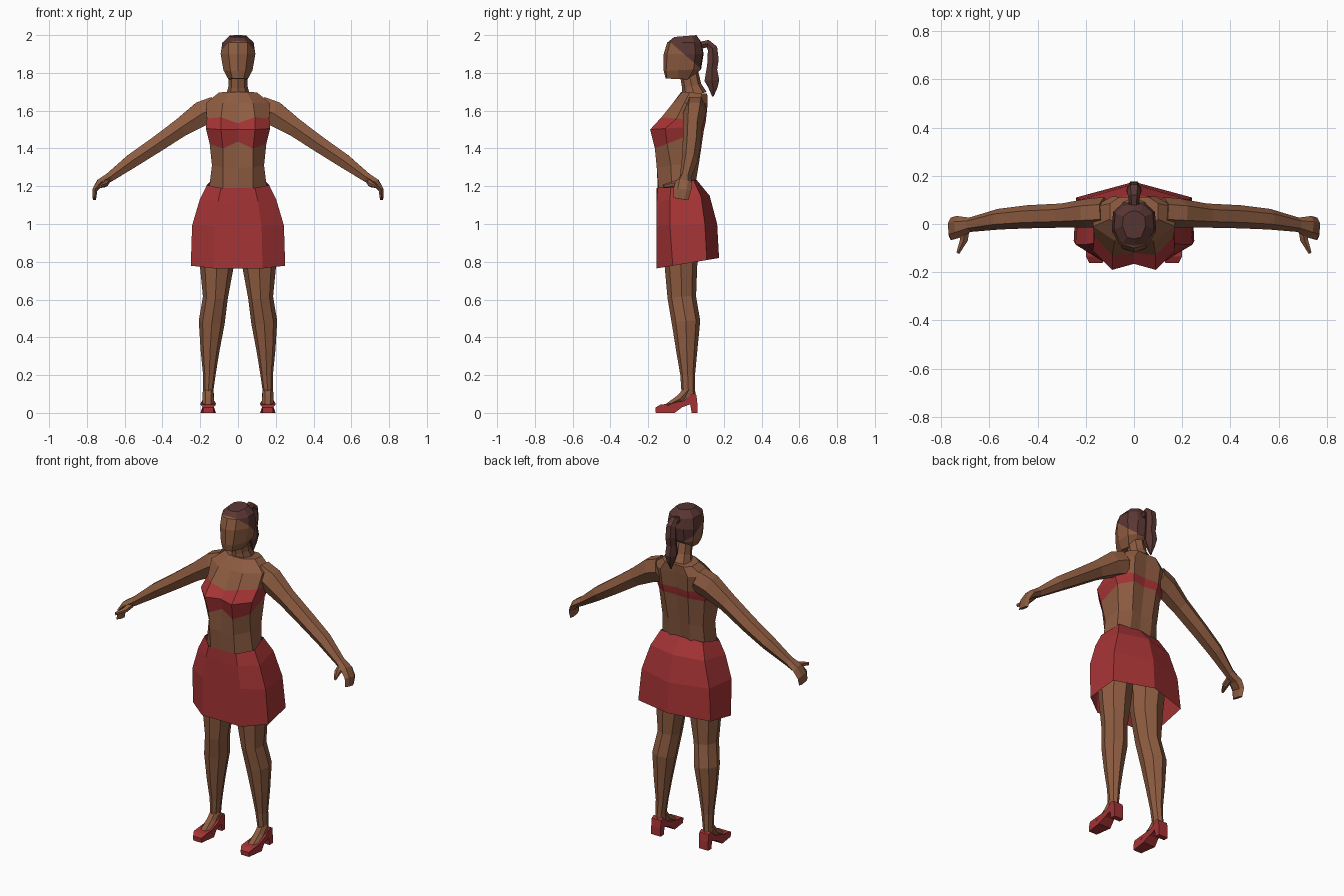
import bpy, bmesh, math
from mathutils import Vector


def material(name, rgb):
    m = bpy.data.materials.new(name)
    m.diffuse_color = (*rgb, 1)
    return m


SKIN = material("brown skin", (0.27, 0.107, 0.053))
RED = material("red cloth", (0.38, 0.034, 0.036))
HAIR = material("dark brown hair", (0.102, 0.038, 0.033))


def finish(bm, name, mats, mirror=False):
    bmesh.ops.recalc_face_normals(bm, faces=bm.faces)
    me = bpy.data.meshes.new(name)
    bm.to_mesh(me)
    bm.free()
    for m in mats:
        me.materials.append(m)
    ob = bpy.data.objects.new(name, me)
    bpy.context.collection.objects.link(ob)
    if mirror:
        ob.modifiers.new("Mirror", 'MIRROR').use_mirror_merge = False
    return ob


def skin_rings(rings, caps=True, bands=()):
    """Join rings of points with quads; bands listed get material 1."""
    bm = bmesh.new()
    vs = [[bm.verts.new(p) for p in r] for r in rings]
    n = len(vs[0])
    for k in range(len(vs) - 1):
        for i in range(n):
            j = (i + 1) % n
            f = bm.faces.new((vs[k][i], vs[k][j], vs[k + 1][j], vs[k + 1][i]))
            f.material_index = int(k in bands)
    if caps:
        bm.faces.new(vs[0])
        bm.faces.new(vs[-1])
    return bm


def half_ring(zf, zb, pts, dip=0):
    """Symmetric ring from half outline; height goes from zf (front) to zb (back)."""
    y0, y1 = min(p[1] for p in pts), max(p[1] for p in pts)
    h = [(x, y, zf + (zb - zf) * (y - y0) / (y1 - y0)) for x, y in pts]
    h[0] = (h[0][0], h[0][1], h[0][2] + dip)
    return h + [(-x, y, z) for x, y, z in reversed(h[1:-1])]


def tube(path, side, n=6):
    """Rings across a path of (x, y, z, half depth, half width along side)."""
    c = [Vector(p[:3]) for p in path]
    out = []
    for i, p in enumerate(path):
        t = (c[min(i + 1, len(c) - 1)] - c[max(i - 1, 0)]).normalized()
        u = Vector(side)
        u = (u - t * u.dot(t)).normalized()
        v = t.cross(u)
        out.append([c[i] + u * p[4] * math.cos(2 * math.pi * k / n)
                    + v * p[3] * 1.08 * math.sin(2 * math.pi * k / n) for k in range(n)])
    return out


# Torso with bandeau top
torso = [
    half_ring(1.16, 1.20, [(0, -.148), (.08, -.143), (.155, -.075), (.14, .02), (.07, .048), (0, .045)]),
    half_ring(1.30, 1.33, [(0, -.155), (.08, -.155), (.138, -.08), (.135, .03), (.07, .07), (0, .06)]),
    half_ring(1.40, 1.50, [(0, -.15), (.08, -.165), (.15, -.10), (.15, .04), (.08, .095), (0, .085)], .03),
    half_ring(1.50, 1.52, [(0, -.165), (.09, -.19), (.17, -.11), (.165, .04), (.085, .10), (0, .09)]),
    half_ring(1.565, 1.545, [(0, -.12), (.09, -.13), (.165, -.05), (.165, .05), (.085, .105), (0, .095)], -.03),
    half_ring(1.64, 1.64, [(0, -.07), (.08, -.07), (.17, -.01), (.17, .07), (.09, .115), (0, .105)]),
    half_ring(1.70, 1.69, [(0, -.025), (.045, -.02), (.10, .02), (.10, .085), (.06, .112), (0, .11)]),
]
finish(skin_rings(torso, bands=(2, 3)), "torso_and_bandeau", [SKIN, RED])

# Neck
finish(skin_rings(tube([(0, .045, 1.68, .062, .065), (0, .03, 1.73, .048, .05),
                        (0, .01, 1.83, .045, .048)], (1, 0, 0), 8)), "neck", [SKIN])

# Skirt, open at the hem
skirt = [
    half_ring(1.19, 1.235, [(0, -.155), (.09, -.15), (.165, -.08), (.14, .04), (0, .055)]),
    half_ring(1.12, 1.15, [(0, -.155), (.105, -.155), (.203, -.085), (.18, .08), (0, .125)]),
    half_ring(.99, 1.0, [(0, -.155), (.125, -.155), (.243, -.085), (.225, .10), (0, .165)]),
    half_ring(.765, .82, [(0, -.155), (.13, -.155), (.25, -.07), (.24, .11), (0, .175)]),
]
finish(skin_rings(skirt, caps=False), "skirt", [RED])

# Head, cut along the hairline
head = [
    half_ring(1.77, 1.765, [(0, -.108), (.03, -.102), (.052, -.04), (.045, .01), (.02, .022), (0, .025)]),
    half_ring(1.81, 1.82, [(0, -.118), (.04, -.105), (.077, -.04), (.075, .04), (.04, .075), (0, .08)]),
    half_ring(1.90, 1.90, [(0, -.118), (.05, -.10), (.092, -.03), (.087, .05), (.045, .088), (0, .093)]),
    half_ring(1.96, 1.96, [(0, -.10), (.05, -.085), (.083, -.02), (.078, .045), (.04, .078), (0, .083)]),
    half_ring(1.99, 2.0, [(0, -.062), (.03, -.055), (.048, -.01), (.045, .03), (.02, .05), (0, .055)]),
]
bm = skin_rings(head)
point, normal = Vector((0, -.085, 1.965)), Vector((0, .87, 1)).normalized()
bmesh.ops.bisect_plane(bm, geom=bm.verts[:] + bm.edges[:] + bm.faces[:],
                       plane_co=point, plane_no=normal)
for f in bm.faces:
    f.material_index = int((f.calc_center_median() - point).dot(normal) > 0)
finish(bm, "head_and_hair", [SKIN, HAIR])

# Ponytail
tail = [(0, .075, 1.945, .02, .02), (0, .115, 1.955, .022, .024), (0, .14, 1.93, .028, .03),
        (0, .144, 1.87, .031, .032), (0, .137, 1.82, .03, .03), (0, .137, 1.76, .042, .032),
        (0, .143, 1.72, .025, .02), (0, .142, 1.675, .004, .004)]
finish(skin_rings(tube(tail, (1, 0, 0))), "ponytail", [HAIR])

# Arms with hands
arm = [(.12, .05, 1.61, .07, .062), (.19, .045, 1.585, .07, .06), (.30, .035, 1.512, .052, .05),
       (.44, .03, 1.415, .045, .048), (.56, .02, 1.335, .04, .043), (.68, -.003, 1.247, .026, .03),
       (.73, -.012, 1.218, .022, .046), (.758, -.02, 1.18, .014, .047), (.76, -.028, 1.132, .009, .04)]
finish(skin_rings(tube(arm, (0, 1, 0))), "arm", [SKIN], True)
thumb = [(.70, -.02, 1.225, .02, .018), (.705, -.065, 1.21, .017, .016), (.73, -.12, 1.20, .007, .01)]
finish(skin_rings(tube(thumb, (0, 0, 1))), "thumb", [SKIN], True)

# Legs
leg = [(.11, -.02, 1.05, .11, .105), (.112, -.027, .78, .08, .09), (.12, -.022, .61, .07, .066),
       (.139, .0, .48, .07, .069), (.148, .004, .33, .052, .05), (.152, .009, .2, .036, .033),
       (.157, .012, .12, .034, .027), (.158, .015, .07, .033, .026)]
finish(skin_rings(tube(leg, (1, 0, 0), 8)), "leg", [SKIN], True)

# Instep showing above the shoe
foot = [(.158, .015, .125, .025, .028), (.158, -.03, .075, .025, .03), (.158, -.10, .038, .012, .03)]
finish(skin_rings(tube(foot, (1, 0, 0))), "instep", [SKIN], True)

# High heeled shoes, side outline extruded across x, wider at the toe
outline = [(-.16, 0), (-.162, .028), (-.135, .044), (-.075, .05), (-.01, .065), (.035, .105),
           (.055, .095), (.06, .05), (.06, 0), (.03, 0), (.022, .045), (-.02, .03), (-.06, 0)]


def shoe_half_width(y):
    return .027 if y < -.15 else .041 if y < -.03 else .031


sides = [[(.158 + s * shoe_half_width(y), y, z) for y, z in outline] for s in (-1, 1)]
finish(skin_rings(sides), "shoe", [RED], True)
